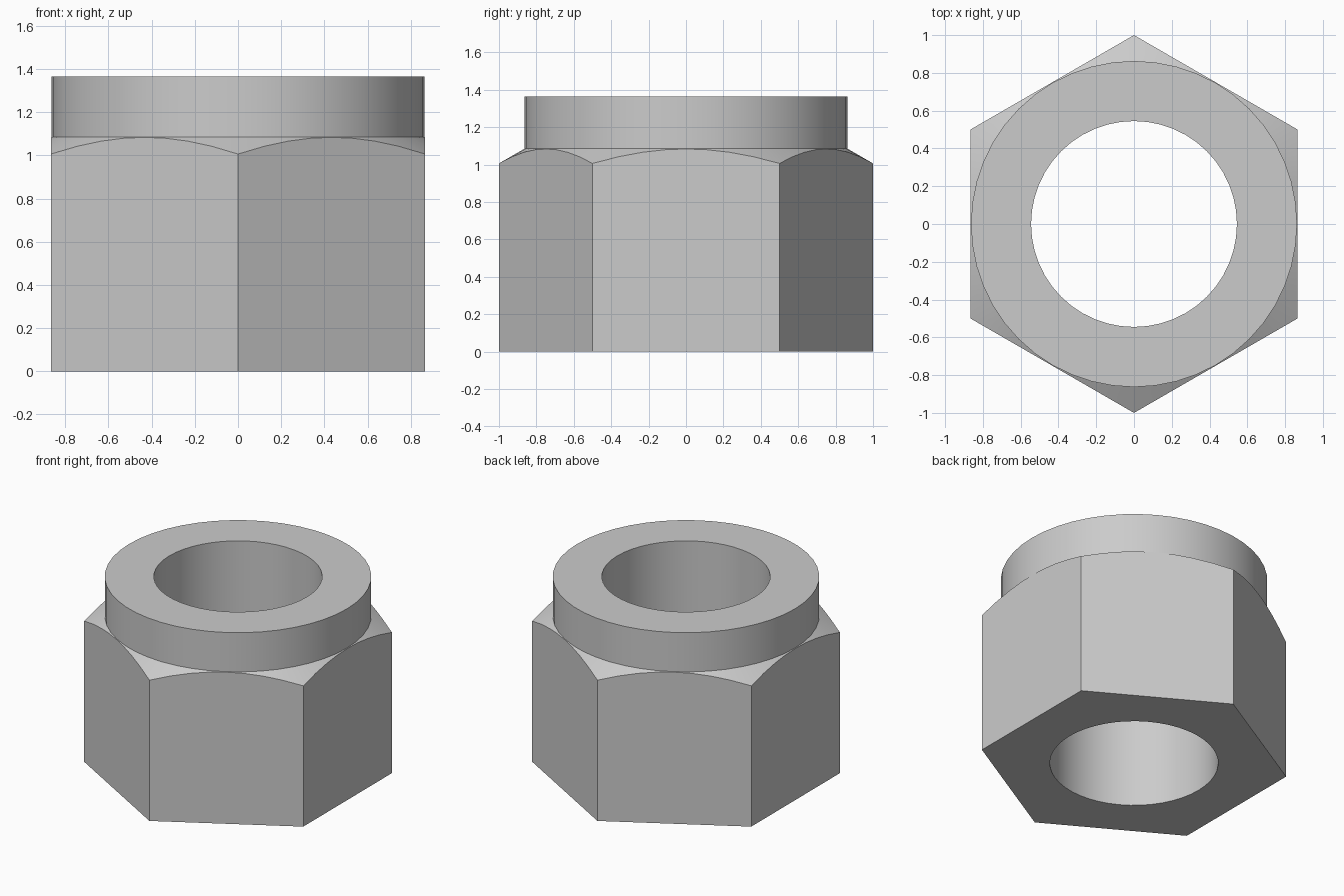
import bpy, bmesh
from math import pi, cos, sin, tan, radians

if "Cube" in bpy.data.objects:
    bpy.data.objects.remove(bpy.data.objects["Cube"])

SEG = 48                      # divisible by 12: hits hex corners and flat centres
APOTHEM = cos(pi / 6)         # hex corner radius is 1
COLLAR_R, BORE_R = 0.863, 0.545
SHOULDER_Z, TOP_Z = 1.085, 1.365


def hex_radius(a):
    # flat centres lie at 0, 60, 120... degrees
    d = (a + pi / 6) % (pi / 3) - pi / 6
    return APOTHEM / cos(d)


def chamfer_z(r):
    # 30 degree conical chamfer falling away from the collar
    return SHOULDER_Z - tan(radians(30)) * (r - COLLAR_R)


def section(a):
    # closed cross-section at one angle, as (radius, height)
    r = hex_radius(a)
    return [(BORE_R, 0), (r, 0), (r, chamfer_z(r)), (COLLAR_R, SHOULDER_Z),
            (COLLAR_R, TOP_Z), (BORE_R, TOP_Z)]


# hex nut body, chamfer, collar and through bore as one swept section
bm = bmesh.new()
rings = []
for i in range(SEG):
    a = 2 * pi * i / SEG
    rings.append([bm.verts.new((r * cos(a), r * sin(a), z)) for r, z in section(a)])
for i in range(SEG):
    p, q = rings[i], rings[(i + 1) % SEG]
    for j in range(len(p)):
        k = (j + 1) % len(p)
        bm.faces.new((p[j], q[j], q[k], p[k]))
bmesh.ops.recalc_face_normals(bm, faces=bm.faces)

mesh = bpy.data.meshes.new("collared_hex_nut")
bm.to_mesh(mesh)
bm.free()
nut = bpy.data.objects.new("collared_hex_nut", mesh)
bpy.context.collection.objects.link(nut)

# round walls smooth, edges sharp
bpy.context.view_layer.objects.active = nut
nut.select_set(True)
bpy.ops.object.shade_smooth_by_angle(angle=radians(25))
